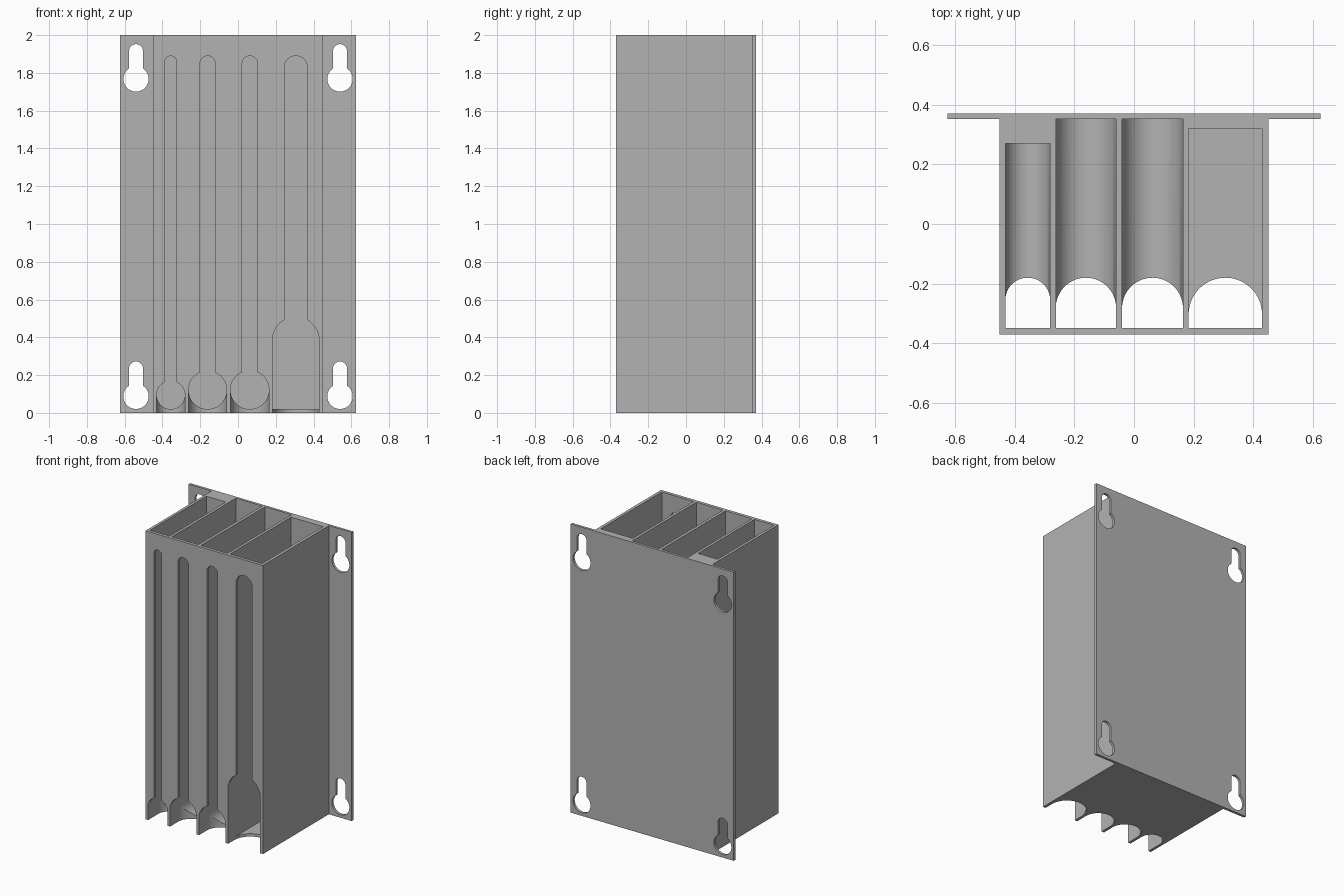
import bpy, bmesh
from math import pi, cos, sin, acos, radians

cube = bpy.data.objects.get("Cube")
if cube:
    bpy.data.objects.remove(cube)

FRONT, BACK = -0.37, 0.37
PLATE = 0.352          # front of the mounting flange
INNER = -0.348         # inside of the front wall
FLOOR = 0.02

grey = bpy.data.materials.new("light_grey_plastic")
grey.use_nodes = True
grey.diffuse_color = (0.45, 0.45, 0.45, 1)
grey.node_tree.nodes["Principled BSDF"].inputs["Base Color"].default_value = grey.diffuse_color


def arc(cx, cy, r, a0, a1, n=24):
    return [(cx + r * cos(a0 + (a1 - a0) * i / n), cy + r * sin(a0 + (a1 - a0) * i / n))
            for i in range(n + 1)]


def prism(name, outline, axis, lo, hi):
    """Extrude a 2D outline along y (outline in x, z) or z (outline in x, y)."""
    def place(p, d):
        return (p[0], d, p[1]) if axis == "y" else (p[0], p[1], d)
    bm = bmesh.new()
    a = [bm.verts.new(place(p, lo)) for p in outline]
    b = [bm.verts.new(place(p, hi)) for p in outline]
    bm.faces.new(a)
    bm.faces.new(b[::-1])
    for i in range(len(a)):
        j = (i + 1) % len(a)
        bm.faces.new((a[i], b[i], b[j], a[j]))
    bmesh.ops.recalc_face_normals(bm, faces=bm.faces)
    mesh = bpy.data.meshes.new(name)
    bm.to_mesh(mesh)
    bm.free()
    mesh.materials.append(grey)
    obj = bpy.data.objects.new(name, mesh)
    bpy.context.scene.collection.objects.link(obj)
    return obj


def slotted_hole(cx, zc, r, half, top, bottom=None):
    """Wide round hole (or open arch down to bottom) with a narrow slot above."""
    join = acos(half / r)
    if bottom is None:
        right = arc(0, zc, r, -pi / 2, join)
    else:
        right = [(r, bottom)] + arc(0, zc, r, 0, join)
    right += arc(0, top - half, half, 0, pi / 2, 12)
    left = [(-x, z) for x, z in reversed(right) if x > 1e-6]
    return [(cx + x, z) for x, z in right + left]


# Body and mounting flange in one T-shaped section
half_t = [(0.45, FRONT), (0.45, PLATE), (0.625, PLATE), (0.625, BACK)]
body = prism("dispenser_body", half_t + [(-x, y) for x, y in reversed(half_t)], "z", 0, 2)

cutters = []

# Compartments: left edge, right edge, back, slot half width, round floor
cells = [(-0.431, -0.281, 0.269, 0.030, True),
         (-0.262, -0.060, 0.352, 0.040, True),
         (-0.040, 0.164, 0.352, 0.040, True),
         (0.183, 0.429, 0.320, 0.061, False)]
for x0, x1, back, half, rounded in cells:
    cx, r = (x0 + x1) / 2, (x1 - x0) / 2
    zc = FLOOR + r if rounded else 0.385
    # storage shaft with trough or flat floor
    floor = arc(cx, zc, r, pi, 2 * pi, 40) if rounded else [(x0, FLOOR), (x1, FLOOR)]
    cutters.append(prism("shaft", floor + [(x1, 2.1), (x0, 2.1)], "y", INNER, back))
    # front opening and viewing slot
    cutters.append(prism("opening", slotted_hole(cx, zc, r, half, 1.89, -0.1), "y", -0.45, INNER + 0.01))
    # finger notch through the floor
    notch = arc(cx, -0.18 - r, r, 0, pi, 40) + [(x0, -0.45), (x1, -0.45)]
    cutters.append(prism("notch", notch, "z", -0.1, zc if rounded else 0.1))

# Keyhole hangers in the flange corners
for side in (-1, 1):
    for z in (0.088, 1.768):
        cutters.append(prism("keyhole", slotted_hole(side * 0.54, z, 0.067, 0.037, z + 0.184),
                             "y", PLATE - 0.1, BACK + 0.1))

for cutter in cutters:
    mod = body.modifiers.new(cutter.name, "BOOLEAN")
    mod.operation = "DIFFERENCE"
    mod.solver = "EXACT"
    mod.object = cutter

# Bake the cuts and discard the cutters
deps = bpy.context.evaluated_depsgraph_get()
baked = bpy.data.meshes.new_from_object(body.evaluated_get(deps))
body.modifiers.clear()
body.data = baked
for cutter in cutters:
    bpy.data.objects.remove(cutter)

bpy.ops.object.select_all(action="DESELECT")
body.select_set(True)
bpy.context.view_layer.objects.active = body
bpy.ops.object.shade_smooth_by_angle(angle=radians(30))
